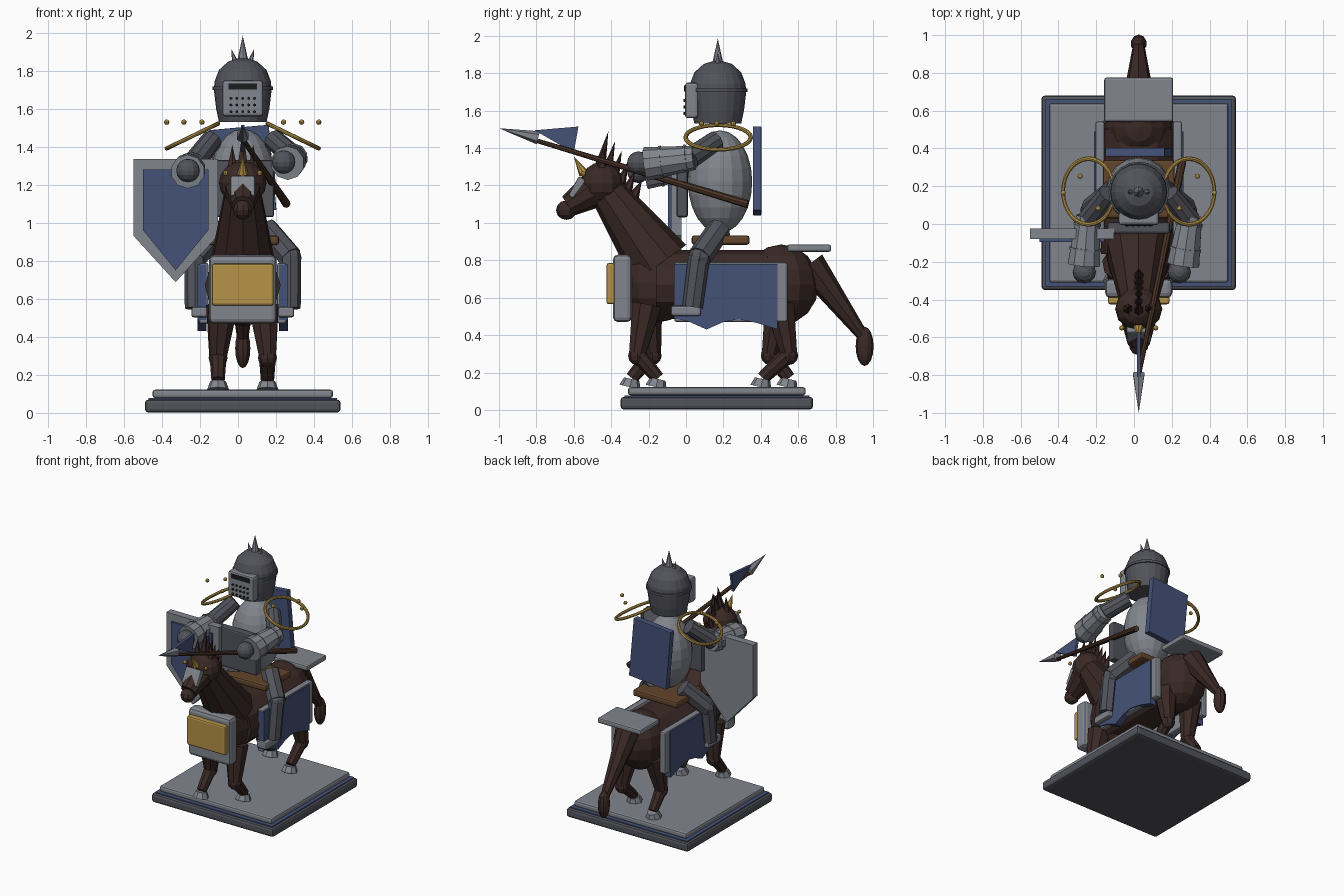
import bpy, bmesh, math
from mathutils import Vector

if "Cube" in bpy.data.objects:
    bpy.data.objects.remove(bpy.data.objects["Cube"])

CX = 0.025  # plane of symmetry


def material(name, r, g, b):
    m = bpy.data.materials.new(name)
    m.use_nodes = True
    m.diffuse_color = (r, g, b, 1)
    m.node_tree.nodes["Principled BSDF"].inputs["Base Color"].default_value = (r, g, b, 1)
    return m


steel = material("steel", 0.22, 0.235, 0.265)
iron = material("dark iron", 0.085, 0.087, 0.105)
blue = material("heraldic blue", 0.06, 0.085, 0.19)
gold = material("gold", 0.46, 0.29, 0.065)
hide = material("horse hide", 0.042, 0.022, 0.019)
leather = material("saddle leather", 0.12, 0.06, 0.025)
wood = material("lance wood", 0.07, 0.034, 0.02)
black = material("black slit", 0.012, 0.012, 0.014)


def finish(name, bm, mat, bevel=0):
    bmesh.ops.recalc_face_normals(bm, faces=bm.faces)
    mesh = bpy.data.meshes.new(name)
    bm.to_mesh(mesh)
    bm.free()
    mesh.materials.append(mat)
    ob = bpy.data.objects.new(name, mesh)
    bpy.context.collection.objects.link(ob)
    if bevel:
        mod = ob.modifiers.new("soft edges", "BEVEL")
        mod.width, mod.segments = bevel, 2
    return ob


def box(name, mat, center, size, bevel=0, rot=(0, 0, 0)):
    bm = bmesh.new()
    bmesh.ops.create_cube(bm, size=1)
    bmesh.ops.scale(bm, vec=size, verts=bm.verts)
    ob = finish(name, bm, mat, bevel)
    ob.location, ob.rotation_euler = center, rot
    return ob


def ball(name, mat, center, radii, segs=12, rings=8):
    bm = bmesh.new()
    bmesh.ops.create_uvsphere(bm, u_segments=segs, v_segments=rings, radius=1)
    bmesh.ops.scale(bm, vec=radii, verts=bm.verts)
    ob = finish(name, bm, mat)
    ob.location = center
    return ob


def rod(name, mat, a, b, r1, r2, sides=8):
    """Tapered cylinder from a to b."""
    a, b = Vector(a), Vector(b)
    bm = bmesh.new()
    bmesh.ops.create_cone(bm, cap_ends=True, segments=sides, radius1=r1, radius2=r2, depth=(b - a).length)
    ob = finish(name, bm, mat)
    ob.location = (a + b) / 2
    ob.rotation_euler = (b - a).to_track_quat("Z", "Y").to_euler()
    return ob


def slab(name, mat, points, axis, start, depth, bevel=0):
    """Extrude a flat outline along x or y."""
    bm = bmesh.new()
    place = (lambda u, v: (start, u, v)) if axis == "x" else (lambda u, v: (u, start, v))
    face = bm.faces.new([bm.verts.new(place(u, v)) for u, v in points])
    new = bmesh.ops.extrude_face_region(bm, geom=[face])["geom"]
    move = (depth, 0, 0) if axis == "x" else (0, depth, 0)
    bmesh.ops.translate(bm, vec=move, verts=[g for g in new if isinstance(g, bmesh.types.BMVert)])
    return finish(name, bm, mat, bevel)


# Display base
box("base_lower", iron, (CX, 0.165, 0.036), (1.03, 1.03, 0.068), 0.018)
box("base_trim", blue, (CX, 0.165, 0.07), (0.99, 0.99, 0.016))
box("base_top", steel, (CX, 0.165, 0.1), (0.95, 0.95, 0.044), 0.014)

# Horse body, neck and head
ball("horse_chest", hide, (CX, -0.16, 0.68), (0.175, 0.2, 0.215))
rod("horse_barrel", hide, (CX, -0.16, 0.67), (CX, 0.5, 0.67), 0.185, 0.185, 12).scale.x = 1.08
ball("horse_rump", hide, (CX, 0.51, 0.67), (0.185, 0.2, 0.215))
rod("horse_neck", hide, (CX, -0.14, 0.78), (CX, -0.43, 1.18), 0.175, 0.095, 10)
ball("horse_head", hide, (CX, -0.45, 1.21), (0.125, 0.115, 0.115))
rod("horse_muzzle", hide, (CX, -0.47, 1.19), (CX, -0.63, 1.09), 0.105, 0.06, 10)
ball("horse_nose", hide, (CX, -0.64, 1.068), (0.052, 0.055, 0.052), 10, 6)
box("face_plate", steel, (CX, -0.58, 1.185), (0.13, 0.05, 0.12), 0.01, (-0.5, 0, 0))
rod("face_horn", gold, (CX, -0.545, 1.26), (CX, -0.6, 1.355), 0.028, 0, 8)
for s in (-1, 1):
    ball("horse_eye", gold, (CX + s * 0.09, -0.55, 1.262), (0.014,) * 3, 8, 6)
    rod("horse_ear", hide, (CX + s * 0.055, -0.45, 1.29), (CX + s * 0.055, -0.44, 1.41), 0.03, 0, 6)
for i in range(6):
    t = i / 5
    y, z = -0.46 + 0.18 * t, 1.3 - 0.16 * t
    length = 0.19 - 0.1 * t
    rod("mane_spike", hide, (CX, y, z), (CX, y + 0.045, z + length), 0.03, 0, 6)
rod("horse_tail", hide, (CX, 0.66, 0.78), (CX, 0.95, 0.39), 0.085, 0.03, 8)
ball("tail_tuft", hide, (CX, 0.955, 0.34), (0.042, 0.048, 0.105), 10, 8)

# Horse legs, in a diagonal gait: side, shoulder, knee and hoof positions along y
for s, hip, knee, hoof in ((-1, -0.21, -0.18, -0.29), (1, -0.21, -0.26, -0.15),
                           (-1, 0.5, 0.45, 0.55), (1, 0.5, 0.55, 0.41)):
    x = CX + s * 0.13
    rod("horse_thigh", hide, (x - s * 0.02, hip, 0.56), (x, knee, 0.3), 0.085, 0.048)
    ball("horse_knee", hide, (x, knee, 0.29), (0.05, 0.05, 0.05), 8, 6)
    rod("horse_shin", hide, (x, knee, 0.3), (x, hoof, 0.17), 0.045, 0.035)
    rod("horse_hoof", steel, (x, hoof - 0.01, 0.122), (x, hoof, 0.165), 0.058, 0.042)

# Horse armour, side cloths and saddle
box("chest_armour", steel, (CX, -0.34, 0.65), (0.355, 0.1, 0.36), 0.025)
box("chest_emblem", gold, (CX, -0.4, 0.675), (0.325, 0.05, 0.22), 0.012)
box("rump_armour", steel, (CX, 0.658, 0.865), (0.365, 0.235, 0.04), 0.012)
box("saddle", leather, (CX, 0.185, 0.908), (0.38, 0.31, 0.05), 0.015)
cloth = [(-0.063, 0.78), (0.49, 0.78), (0.49, 0.43), (0.38, 0.465), (0.28, 0.485),
         (0.2, 0.47), (0.11, 0.43), (0.02, 0.47), (-0.063, 0.49)]
for s in (-1, 1):
    box("side_armour", steel, (CX + s * 0.205, 0.24, 0.63), (0.05, 0.605, 0.32), 0.012)
    slab("side_cloth", blue, cloth, "x", CX + s * 0.19, s * 0.048)

# Rider torso and back banner
ball("torso", steel, (CX, 0.182, 1.22), (0.172, 0.172, 0.275), 16, 12)
box("breast_plate", iron, (CX, -0.02, 1.18), (0.33, 0.06, 0.3), 0.012)
box("back_banner", blue, (CX, 0.38, 1.278), (0.315, 0.045, 0.45), 0.004, (0, -0.09, 0))

# Helmet: lathed dome with rim, visor and crest spikes
profile = [(0.125, 1.53), (0.14, 1.6), (0.152, 1.7), (0.148, 1.745), (0.125, 1.805), (0.075, 1.85), (0, 1.872)]
bm = bmesh.new()
ring = [bm.verts.new((r, 0, z)) for r, z in [(0, 1.53)] + profile]
edges = [bm.edges.new(pair) for pair in zip(ring, ring[1:])]
bmesh.ops.spin(bm, geom=ring + edges, cent=(0, 0, 0), axis=(0, 0, 1), angle=math.tau, steps=20)
bmesh.ops.remove_doubles(bm, verts=bm.verts, dist=0.0005)
finish("helmet", bm, iron).location = (CX, 0.17, 0)
rod("helmet_rim", iron, (CX, 0.17, 1.7), (CX, 0.17, 1.718), 0.16, 0.16, 20)
box("visor", steel, (CX, 0.03, 1.655), (0.215, 0.07, 0.19), 0.015)
box("visor_slit", black, (CX, -0.006, 1.718), (0.15, 0.009, 0.033))
for row in range(3):
    for col in range(5):
        x, z = CX + (col - 2) * 0.031, 1.655 - row * 0.035
        rod("visor_stud", black, (x, 0, z), (x, -0.014, z), 0.008, 0.008, 6)
rod("crest_spike", steel, (CX, 0.17, 1.86), (CX, 0.17, 1.985), 0.028, 0)
for s in (-1, 1):
    rod("crest_side_spike", steel, (CX + s * 0.04, 0.17, 1.845), (CX + s * 0.06, 0.17, 1.915), 0.017, 0, 6)

# Shoulder hoops and beads
for s in (-1, 1):
    bpy.ops.mesh.primitive_torus_add(major_segments=28, minor_segments=8, major_radius=0.157, minor_radius=0.011,
                                     location=(CX + s * 0.265, 0.172, 1.457), rotation=(0, s * 0.45, 0))
    hoop = bpy.context.object
    hoop.name, hoop.scale = "shoulder_hoop", (0.96, 1.11, 1)
    hoop.data.materials.append(gold)
    for x, y in ((0.215, 0.083), (0.31, 0.253), (0.4, 0.165)):
        ball("shoulder_bead", gold, (CX + s * x, y, 1.53), (0.014,) * 3, 8, 6)

# Arms: shoulder, elbow, wrist and hand
for s, wrist, hand, drop in ((-1, 0.29, 0.288, 0.045), (1, 0.235, 0.215, 0)):
    shoulder = Vector((CX + s * 0.16, 0.16, 1.44))
    elbow = Vector((CX + s * 0.27, 0.02, 1.345 - drop))
    end = Vector((CX + s * wrist, -0.215, 1.315 - drop))
    rod("upper_arm", iron, shoulder, elbow, 0.055, 0.06, 10)
    rod("forearm", steel, elbow + (elbow - end) * 0.1, end, 0.065, 0.09, 10)
    for t in (0.06, 0.62):
        p = elbow.lerp(end, t)
        rod("arm_band", steel, p, p + (end - elbow) * 0.05, 0.075 + 0.02 * t, 0.075 + 0.02 * t, 10)
    ball("hand", iron, (CX + s * hand, -0.255, 1.32 - drop), (0.062, 0.06, 0.062))

# Legs and boots
for s in (-1, 1):
    x = CX + s * 0.25
    rod("rider_thigh", iron, (CX + s * 0.12, 0.18, 0.97), (x, 0.075, 0.82), 0.065, 0.065)
    ball("rider_knee", iron, (x, 0.075, 0.815), (0.06, 0.062, 0.06), 8, 6)
    rod("rider_shin", iron, (x, 0.07, 0.82), (x, 0.035, 0.55), 0.058, 0.055)
    box("boot", steel, (CX + s * 0.228, 0, 0.53), (0.085, 0.16, 0.055), 0.012)


# Shield
def crest(half, top, shoulder, tip, cx=-0.328):
    return [(cx - half, top), (cx + half, top), (cx + half, shoulder), (cx, tip), (cx - half, shoulder)]


slab("shield", steel, crest(0.222, 1.335, 0.932, 0.688), "y", -0.08, 0.055)
slab("shield_field", blue, crest(0.172, 1.28, 0.962, 0.75), "y", -0.095, 0.02)

# Lance
rod("lance_shaft", wood, (0.255, 0.33, 1.1), (CX, -0.8, 1.44), 0.022, 0.012, 8)
rod("lance_tip", steel, (CX, -0.79, 1.455), (CX, -1.0, 1.506), 0.036, 0, 6)
slab("lance_pennant", blue, [(-0.575, 1.515), (-0.81, 1.495), (-0.6, 1.375)], "x", CX - 0.01, 0.02)
